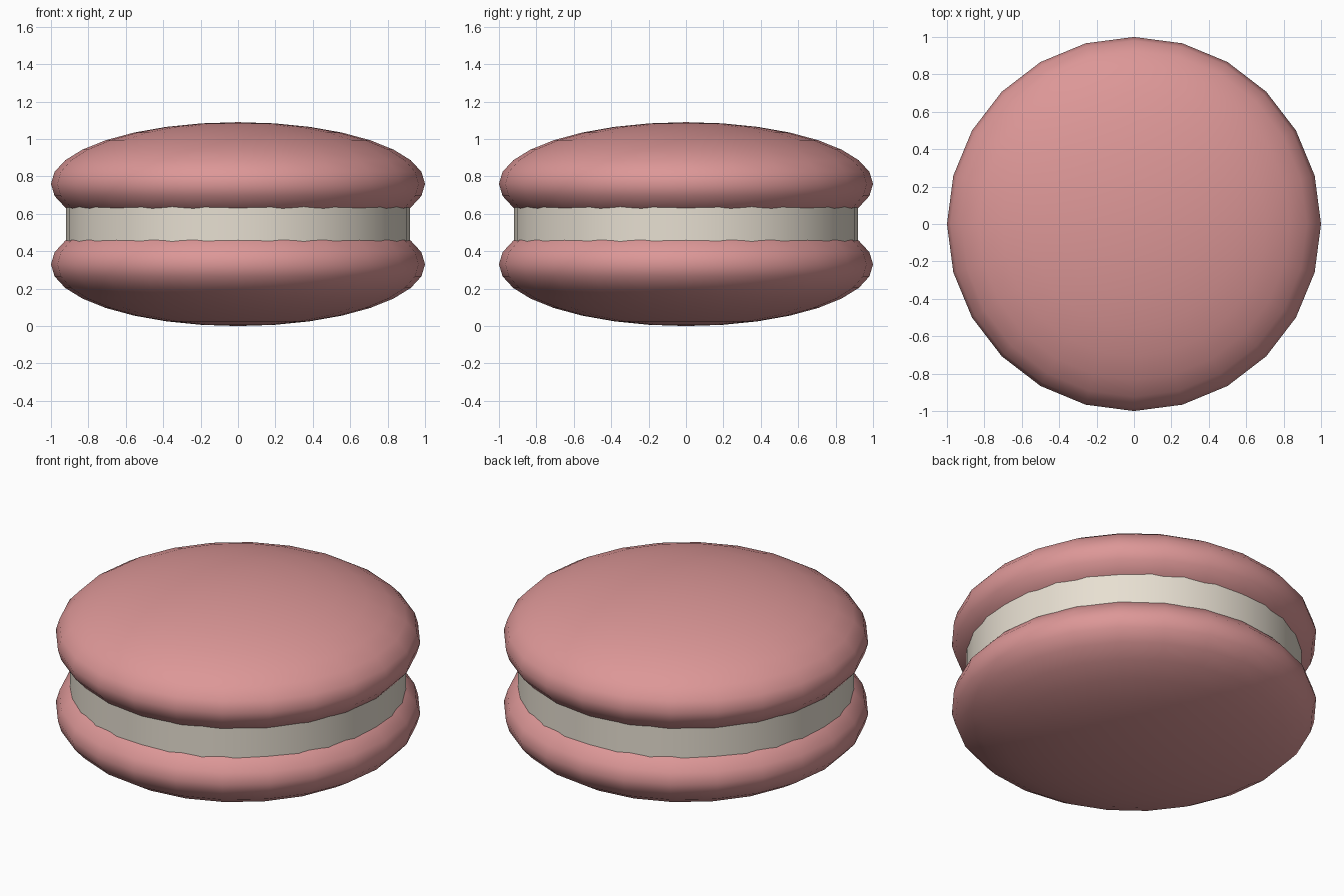
import bpy

if "Cube" in bpy.data.objects:
    bpy.data.objects.remove(bpy.data.objects["Cube"])

def material(name, rgb):
    m = bpy.data.materials.new(name)
    m.diffuse_color = (*rgb, 1)
    m.use_nodes = True
    m.node_tree.nodes["Principled BSDF"].inputs["Base Color"].default_value = m.diffuse_color
    return m

pink = material("pink_shell", (0.72, 0.31, 0.31))
cream = material("cream", (0.80, 0.74, 0.64))

def finish(name, mat):
    ob = bpy.context.object
    ob.name = name
    bpy.ops.object.transform_apply(location=False, rotation=False, scale=True)
    ob.data.materials.append(mat)
    return ob

# Two flattened round biscuit shells
for name, z in (("bottom_shell", 0.33), ("top_shell", 0.76)):
    bpy.ops.mesh.primitive_uv_sphere_add(segments=24, ring_count=16, radius=1, location=(0, 0, z))
    bpy.context.object.scale = (1, 1, 0.33)
    finish(name, pink)
    bpy.ops.object.shade_smooth()

# Cream filling between the shells
bpy.ops.mesh.primitive_cylinder_add(vertices=32, radius=0.92, depth=0.22, location=(0, 0, 0.545))
finish("cream_filling", cream)
bpy.ops.object.shade_smooth_by_angle()
